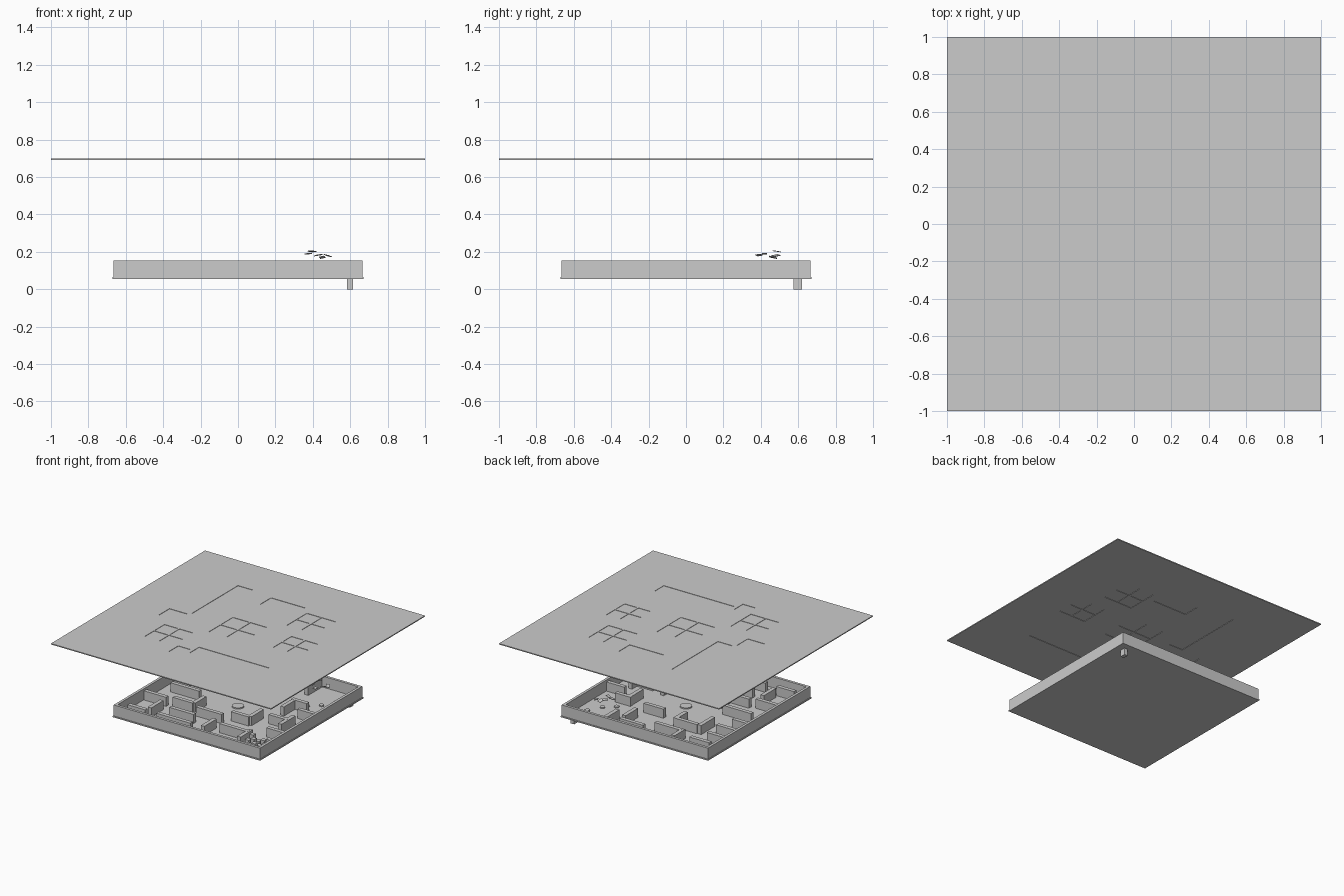
import bpy, bmesh, math
from mathutils import Matrix, Euler, Vector

if "Cube" in bpy.data.objects:
    bpy.data.objects.remove(bpy.data.objects["Cube"])

def obj_from(name, bm):
    me = bpy.data.meshes.new(name)
    bm.to_mesh(me)
    bm.free()
    ob = bpy.data.objects.new(name, me)
    bpy.context.collection.objects.link(ob)
    return ob

def add_box(bm, x0, x1, y0, y1, z0, z1):
    m = Matrix.Translation(((x0+x1)/2, (y0+y1)/2, (z0+z1)/2)) @ Matrix.Diagonal((x1-x0, y1-y0, z1-z0, 1))
    bmesh.ops.create_cube(bm, size=1, matrix=m)

def boxes(name, items):
    bm = bmesh.new()
    for b in items:
        add_box(bm, *b)
    return obj_from(name, bm)

FLOOR, WALL_TOP, RIM_TOP = 0.065, 0.14, 0.155

# Tray: floor slab with lip and four outer walls
boxes("floor_slab", [(-.67, .67, -.67, .67, .055, FLOOR)])
R, T = .665, .022
boxes("outer_walls", [(-R, R, -R, -R+T, FLOOR, RIM_TOP), (-R, R, R-T, R, FLOOR, RIM_TOP),
                      (-R, -R+T, -R+T, R-T, FLOOR, RIM_TOP), (R-T, R, -R+T, R-T, FLOOR, RIM_TOP)])

# Inner partitions: walls along x as (y, x0, x1), walls along y as (x, y0, y1)
along_x = [(-.56, -.34, -.03), (-.56, -.60, -.44), (-.29, -.64, -.44), (-.26, -.40, -.22),
           (-.42, -.32, -.10), (-.30, -.16, .07), (-.22, .10, .26), (-.44, .15, .40),
           (-.06, -.56, -.30), (.10, -.64, -.50), (.25, -.64, -.46), (.40, -.64, -.48),
           (.54, -.60, -.42), (.33, -.34, -.14), (.48, -.30, -.06), (.57, -.02, .20),
           (.25, .02, .20), (-.10, .36, .52), (.10, .48, .64), (-.30, .48, .64),
           (.22, .34, .48)]
along_y = [(-.44, -.52, -.36), (-.22, -.26, -.12), (.07, -.56, -.40), (.26, -.22, -.06),
           (.40, -.56, -.40), (.36, .06, .22), (-.36, .16, .34), (-.14, .20, .34),
           (-.30, .46, .60), (.20, .36, .52), (.52, -.20, -.02), (.30, .46, .64)]
W = .016
boxes("inner_walls",
      [(a, b, y-W, y+W, FLOOR, WALL_TOP) for y, a, b in along_x] +
      [(x-W, x+W, a, b, FLOOR, WALL_TOP - .001) for x, a, b in along_y])

# Crates clustered in the front right corner
boxes("crates", [(.44+.05*i, .475+.05*i, -.60+.06*j, -.565+.06*j, FLOOR, .10+.02*((i+j) % 3))
                 for i in range(4) for j in range(3)])

# Round floor pads
def disc(name, x, y, r, h):
    bm = bmesh.new()
    bmesh.ops.create_cone(bm, cap_ends=True, segments=24, radius1=r, radius2=r, depth=h,
                          matrix=Matrix.Translation((x, y, FLOOR + h/2)))
    return obj_from(name, bm)

disc("centre_pad", 0, 0, .045, .01)
for i, (x, y) in enumerate([(.50, .37), (.42, .30), (.56, .48)]):
    disc(f"floor_pad_{i}", x, y, .02, .008)

# Thin flakes hovering over the back right room
for i, (x, y, z, tilt) in enumerate([(.375, .42, .19, .1), (.395, .485, .203, -.1), (.45, .465, .171, -.2),
                                     (.48, .48, .18, .2), (.43, .39, .183, -.15)]):
    ob = boxes(f"flake_{i}", [(-.02, .02, -.014, .014, -.002, .002)])
    ob.location = (x, y, z)
    ob.rotation_euler = Euler((tilt, -tilt, i*.7))

# Post under the back right corner
boxes("post", [(.582, .614, .575, .62, 0, .055)])

# Ceiling slab with recessed skylights
Z0, Z1 = .69, .698
panes = [(-.445, -.315, .035, .635), (-.06, .58, -.54, -.42), (-.12, .19, .46, .60),
         (-.63, -.47, -.13, .01), (-.20, -.09, -.61, -.49)]
for cx, cy, h in [(0, 0, .155), (-.37, -.37, .13), (.385, .40, .13), (.515, .01, .12)]:
    g = .006
    for sx in (-1, 1):
        for sy in (-1, 1):
            xs = sorted((cx+sx*g, cx+sx*h))
            ys = sorted((cy+sy*g, cy+sy*h))
            panes.append((*xs, *ys))

ceiling = boxes("ceiling", [(-1, 1, -1, 1, Z0, Z1)])
cutter = boxes("skylight_cutter", [(*p, Z0-.05, Z1+.05) for p in panes])
cutter.hide_render = True
cutter.hide_viewport = True
cut = ceiling.modifiers.new("skylights", 'BOOLEAN')
cut.operation, cut.solver, cut.object = 'DIFFERENCE', 'EXACT', cutter
boxes("skylight_panes", [(*p, Z0+.003, Z1-.003) for p in panes])
